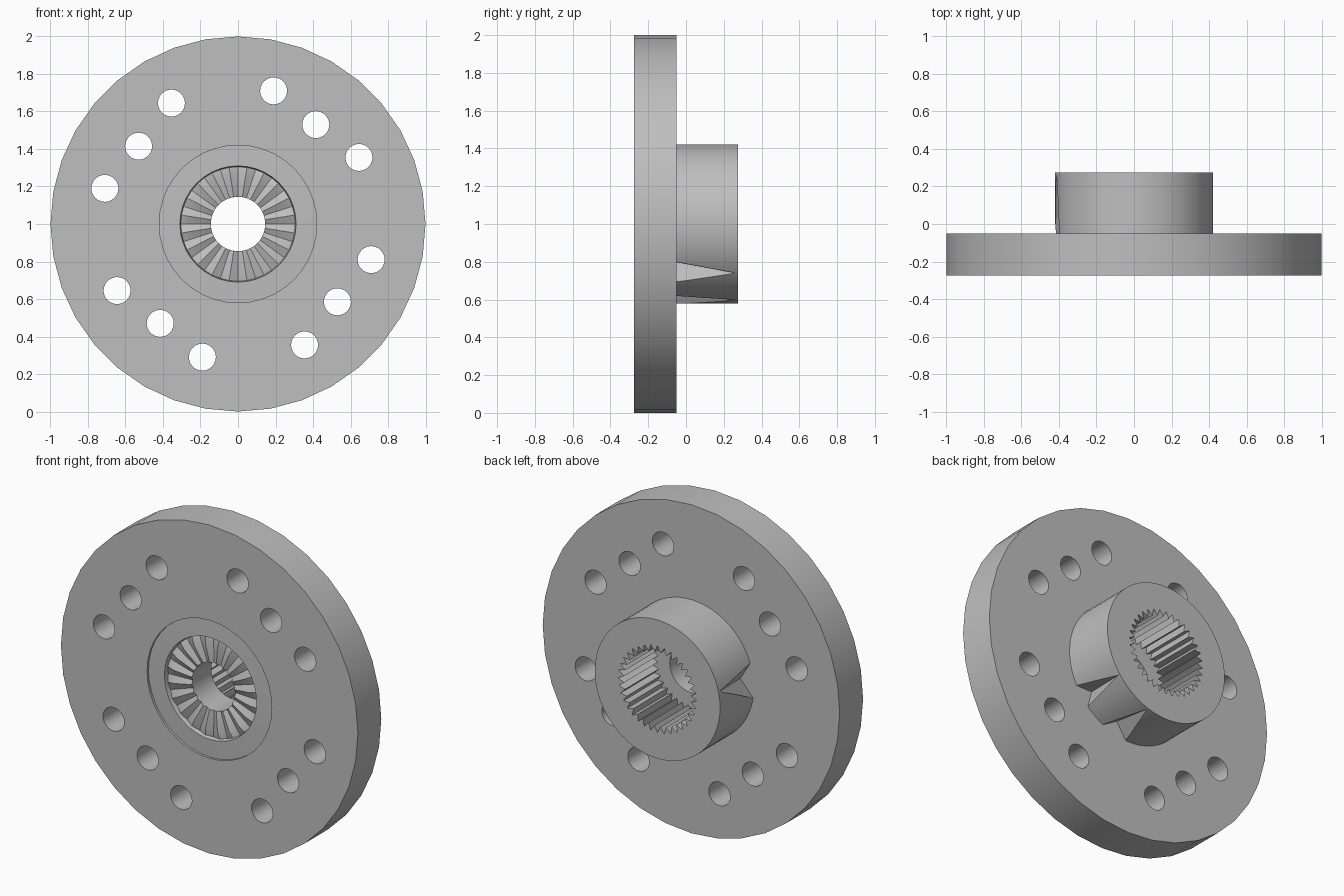
import bpy, bmesh
from math import sin, cos, tau, radians
from mathutils import Vector

cube = bpy.data.objects.get("Cube")
if cube:
    bpy.data.objects.remove(cube, do_unlink=True)

metal = bpy.data.materials.new("grey metal")
metal.use_nodes = True
GREY = (0.52, 0.52, 0.52, 1)
metal.diffuse_color = GREY
metal.node_tree.nodes["Principled BSDF"].inputs["Base Color"].default_value = GREY

FRONT, BACK, HUB_END = -0.275, -0.05, 0.275


def polar(r, a, y, cx=0, cz=1):
    return Vector((cx + r * cos(a), y, cz + r * sin(a)))


def make_object(name, bm):
    bmesh.ops.recalc_face_normals(bm, faces=bm.faces)
    mesh = bpy.data.meshes.new(name)
    bm.to_mesh(mesh)
    bm.free()
    mesh.materials.append(metal)
    obj = bpy.data.objects.new(name, mesh)
    bpy.context.collection.objects.link(obj)
    return obj


def lathe(name, rings, sides, cx=0, cz=1):
    """Closed loft of rings (radius, y, radius wave, y wave) about the y axis."""
    bm = bmesh.new()
    loops = []
    for r, y, wave_r, wave_y in rings:
        loops.append([bm.verts.new(polar(r + wave_r * (-1) ** i, tau * i / sides,
                                         y + wave_y * (-1) ** i, cx, cz))
                      for i in range(sides)])
    for a, b in zip(loops, loops[1:]):
        for i in range(sides):
            j = (i + 1) % sides
            bm.faces.new((a[i], a[j], b[j], b[i]))
    bm.faces.new(loops[0])
    bm.faces.new(loops[-1])
    return make_object(name, bm)


def cylinder(name, r, y0, y1, sides, cx=0, cz=1, wave=0):
    return lathe(name, [(r, y0, wave, 0), (r, y1, wave, 0)], sides, cx, cz)


def wedge(name, start, end, tip):
    """Tapered notch cutter: wide at the flange, pointed at the hub end."""
    bm = bmesh.new()
    y = BACK - 0.01
    mid = (start + end) / 2
    base = [bm.verts.new(p) for p in (
        polar(0.425, start, y), polar(0.56, mid, y),
        polar(0.425, end, y), polar(0.33, mid, y))]
    apex = bm.verts.new(polar(0.425, tip, HUB_END))
    bm.faces.new(base)
    for i in range(4):
        bm.faces.new((base[i], base[(i + 1) % 4], apex))
    return make_object(name, bm)


def cut(obj, cutters):
    for c in cutters:
        mod = obj.modifiers.new("cut", "BOOLEAN")
        mod.operation, mod.solver, mod.object = "DIFFERENCE", "EXACT", c
        bpy.context.view_layer.objects.active = obj
        bpy.ops.object.modifier_apply(modifier=mod.name)
        bpy.data.objects.remove(c, do_unlink=True)


def smooth(obj, angle):
    bpy.ops.object.select_all(action="DESELECT")
    obj.select_set(True)
    bpy.context.view_layer.objects.active = obj
    bpy.ops.object.shade_smooth_by_angle(angle=radians(angle))


# Flange disc with a stepped, pleated front recess and a centre hole
flange = cylinder("flange", 1, FRONT, BACK, 36)
recess = lathe("recess_cutter", [
    (0.42, FRONT - 0.1, 0, 0), (0.42, FRONT + 0.014, 0, 0),
    (0.31, FRONT + 0.01, 0, 0), (0.305, FRONT + 0.035, 0, 0.006),
    (0.265, FRONT + 0.03, 0.008, 0.01), (0.145, FRONT + 0.04, 0, 0.006),
    (0.145, BACK + 0.1, 0, 0)], 40)

# Bolt holes: a row of three on each side of a turned square
bolt_holes = []
for x, z in ((0.19, 0.71), (0.415, 0.53), (0.645, 0.355)):
    for turn in range(4):
        bolt_holes.append(cylinder("bolt_cutter", 0.072, FRONT - 0.1, BACK + 0.1,
                                   24, x, 1 + z))
        x, z = -z, x
cut(flange, [recess] + bolt_holes)
smooth(flange, 25)

# Hub with a toothed bore and three tapered notches
hub = cylinder("hub", 0.422, BACK, HUB_END, 64)
bore = cylinder("bore_cutter", 0.245, BACK - 0.1, HUB_END + 0.1, 72, wave=0.02)
notches = [wedge("notch_cutter", radians(a), radians(b), radians(t))
           for a, b, t in ((-47, -28, -38), (-88, -64, -72), (160, 190, 167))]
cut(hub, [bore] + notches)
smooth(hub, 25)
